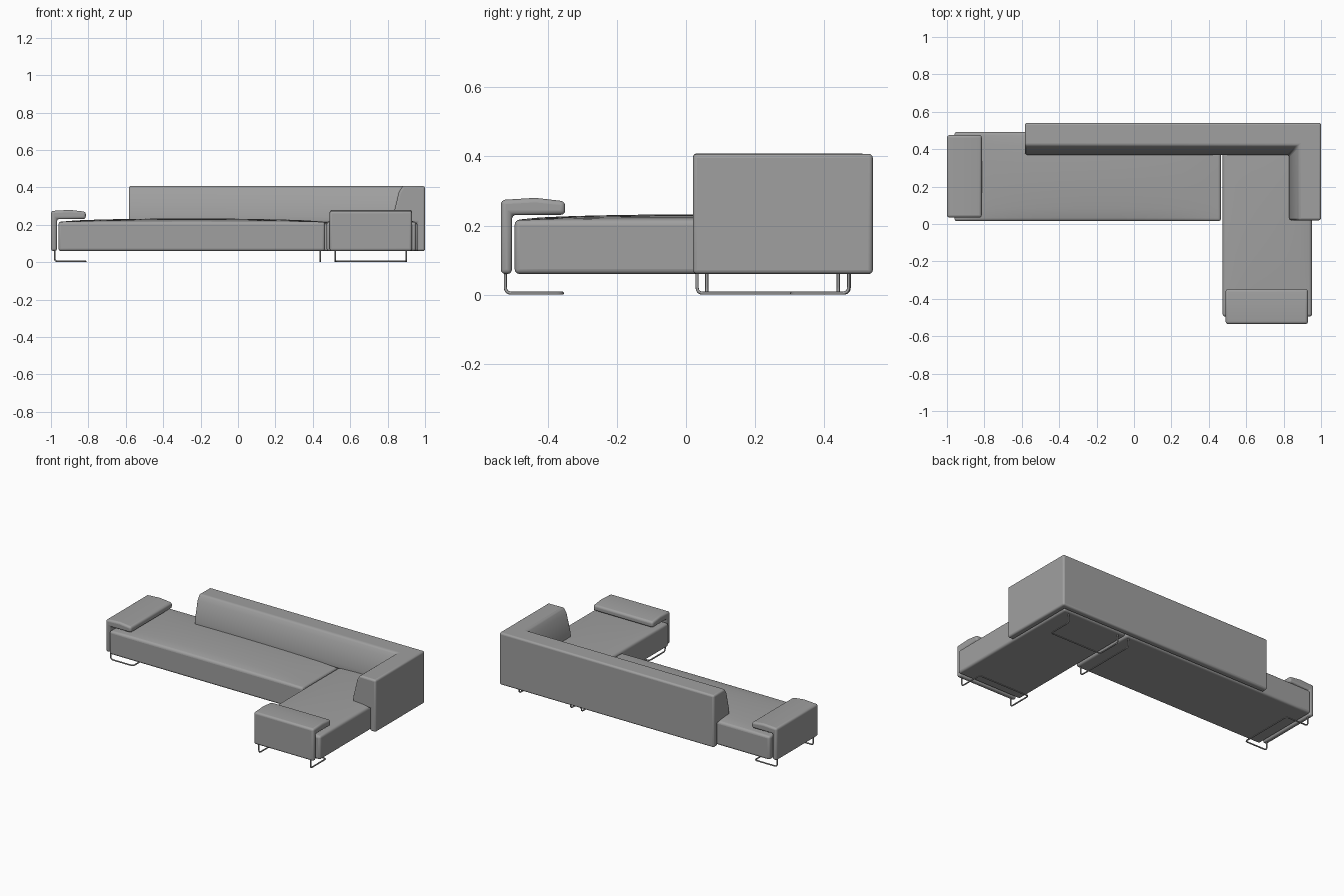
import bpy
import bmesh
from mathutils import Vector

cube = bpy.data.objects.get("Cube")
if cube:
    bpy.data.objects.remove(cube, do_unlink=True)


def material(name, value):
    mat = bpy.data.materials.new(name)
    mat.use_nodes = True
    color = (value, value, value, 1)
    mat.diffuse_color = color
    mat.node_tree.nodes["Principled BSDF"].inputs["Base Color"].default_value = color
    return mat


fabric = material("grey fabric", 0.35)


def finish(name, bm, bevel):
    """Turn a bmesh into a softly rounded upholstered part."""
    bmesh.ops.recalc_face_normals(bm, faces=bm.faces)
    mesh = bpy.data.meshes.new(name)
    bm.to_mesh(mesh)
    bm.free()
    obj = bpy.data.objects.new(name, mesh)
    bpy.context.collection.objects.link(obj)
    mesh.materials.append(fabric)
    mod = obj.modifiers.new("soft edges", "BEVEL")
    mod.width = bevel
    mod.segments = 4
    mod.limit_method = "ANGLE"
    mod.angle_limit = 0.4
    smooth(obj)


def smooth(obj):
    bpy.ops.object.select_all(action="DESELECT")
    obj.select_set(True)
    bpy.context.view_layer.objects.active = obj
    bpy.ops.object.shade_smooth_by_angle()


def cushion(name, x0, x1, y0, y1, z0, z1, crown):
    """Box whose top swells gently towards the middle."""
    bm = bmesh.new()
    bmesh.ops.create_grid(bm, x_segments=14, y_segments=14, size=1)
    top = list(bm.verts)
    base = bmesh.ops.extrude_face_region(bm, geom=list(bm.faces))["geom"]
    lower = {v for v in base if isinstance(v, bmesh.types.BMVert)}
    for v in bm.verts:
        u, w = v.co.x, v.co.y
        swell = crown * (1 - u ** 2) ** 0.6 * (1 - w ** 2) ** 0.6
        v.co.x = (x0 + x1) / 2 + u * (x1 - x0) / 2
        v.co.y = (y0 + y1) / 2 + w * (y1 - y0) / 2
        v.co.z = z0 if v in lower else z1 + swell
    finish(name, bm, 0.014)


def sweep(name, profile, path, bevel):
    """Sweep (inset, height) points along a path; inset is to its right."""
    path = [Vector(p) for p in path]
    rights = []
    for a, b in zip(path, path[1:]):
        d = (b - a).normalized()
        rights.append(Vector((d.y, -d.x)))
    bm = bmesh.new()
    rings = []
    for i, p in enumerate(path):
        side = rights[0] if i == 0 else rights[-1]
        if 0 < i < len(path) - 1:
            side = rights[i - 1] + rights[i]
        rings.append([bm.verts.new((*(p + side * d), z)) for d, z in profile])
    n = len(profile)
    for r, s in zip(rings, rings[1:]):
        for k in range(n):
            bm.faces.new((r[k], r[(k + 1) % n], s[(k + 1) % n], s[k]))
    bm.faces.new(rings[0])
    bm.faces.new(rings[-1])
    finish(name, bm, bevel)


def tube(name, points, radius=0.0045, corner=0.018):
    """Bent steel tube with rounded corners."""
    pts = [Vector(p) for p in points]
    route = [pts[0]]
    for a, b, c in zip(pts, pts[1:], pts[2:]):
        start = b + (a - b).normalized() * corner
        end = b + (c - b).normalized() * corner
        for k in range(6):
            t = k / 5
            route.append(start * (1 - t) ** 2 + b * 2 * t * (1 - t) + end * t ** 2)
    route.append(pts[-1])
    curve = bpy.data.curves.new(name, "CURVE")
    curve.dimensions = "3D"
    curve.bevel_depth = radius
    curve.bevel_resolution = 2
    curve.use_fill_caps = True
    spline = curve.splines.new("POLY")
    spline.points.add(len(route) - 1)
    for point, co in zip(spline.points, route):
        point.co = (*co, 1)
    spline.use_smooth = True
    curve.materials.append(fabric)
    obj = bpy.data.objects.new(name, curve)
    bpy.context.collection.objects.link(obj)


FLOOR, TOP = 0.0046, 0.075

# Seats
cushion("long_seat", -0.96, 0.465, 0.015, 0.492, 0.06, 0.216, 0.018)
cushion("chaise_seat", 0.474, 0.952, -0.495, 0.492, 0.06, 0.216, 0.016)

# Corner backrest: thin outer panel with a sloped cushion over the seats
back_profile = [(0, 0.06), (0, 0.407), (0.118, 0.409), (0.14, 0.375),
                (0.17, 0.25), (0.17, 0.21), (0.043, 0.21), (0.043, 0.06)]
sweep("corner_backrest", back_profile,
      [(-0.583, 0.54), (1, 0.54), (1, 0.02)], 0.012)

# Armrests: upright panel folding over into a flat pad
arm_profile = [(0, 0.06), (0, 0.274), (0.1, 0.28), (0.186, 0.27),
               (0.186, 0.231), (0.032, 0.231), (0.032, 0.06)]
sweep("side_armrest", arm_profile, [(-1, 0.035), (-1, 0.475)], 0.013)
sweep("chaise_armrest", arm_profile, [(0.93, -0.535), (0.49, -0.535)], 0.013)

# Sled legs: two posts running inward to a floor crossbar
def sled(name, place):
    route = [(0, 0, TOP), (0, 0, FLOOR), (0.165, 0, FLOOR),
             (0.165, 0.38, FLOOR), (0, 0.38, FLOOR), (0, 0.38, TOP)]
    tube(name, [(*place(d, s), z) for d, s, z in route])


sled("side_arm_leg", lambda d, s: (-0.98 + d, 0.06 + s))
sled("chaise_front_leg", lambda d, s: (0.52 + s, -0.522 + d))
sled("chaise_back_leg", lambda d, s: (0.52 + s, 0.47 - d))

# Upright loop under the inner end of the long seat
tube("long_seat_leg", [(0.44, 0.032, TOP), (0.44, 0.032, FLOOR),
                       (0.44, 0.472, FLOOR), (0.44, 0.472, TOP)])
